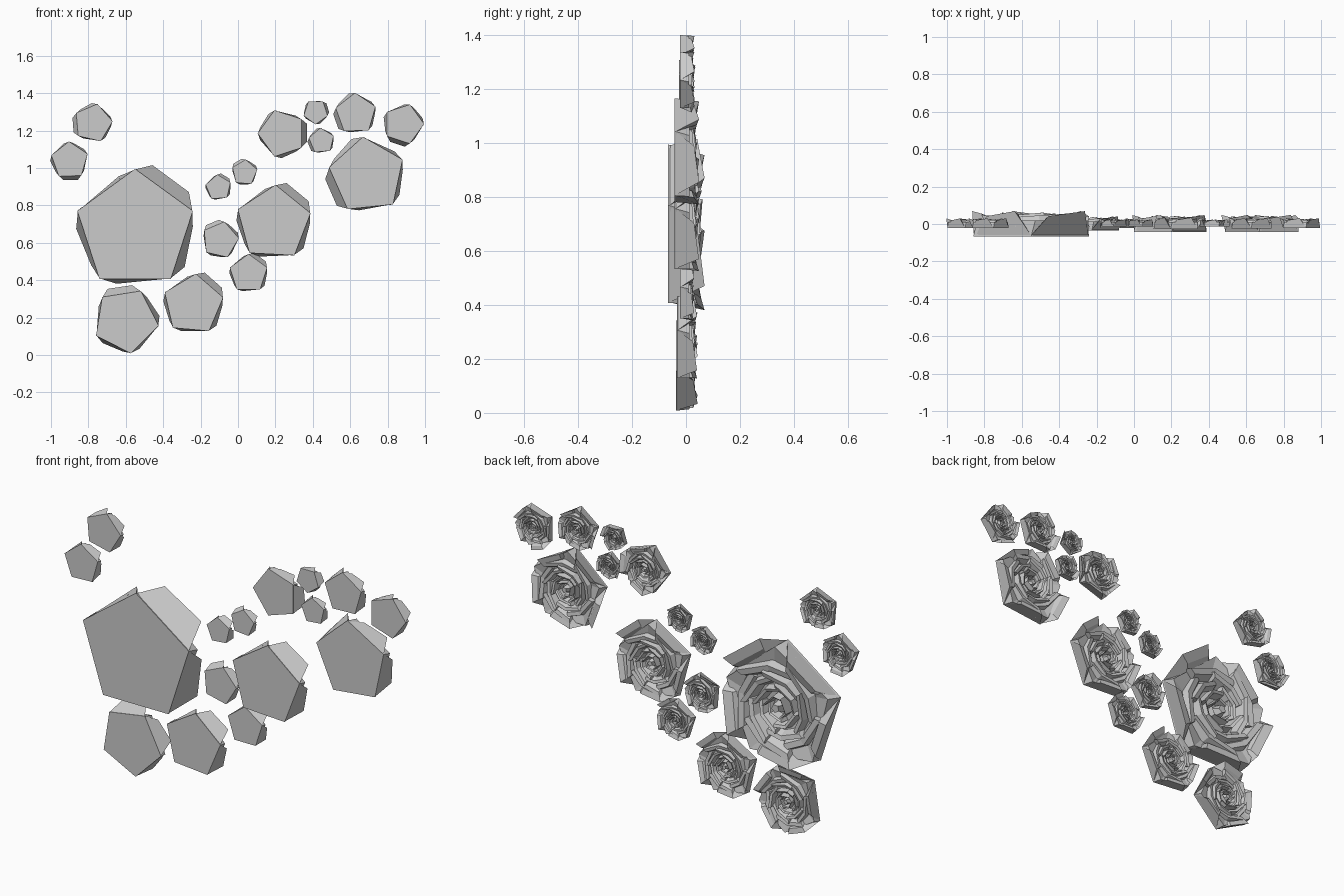
import bpy, bmesh
from math import cos, sin, radians

default = bpy.data.objects.get("Cube")
if default:
    bpy.data.objects.remove(default, do_unlink=True)

grey = bpy.data.materials.new("plain_grey")
grey.use_nodes = True
tone = (0.6, 0.6, 0.6, 1)
grey.diffuse_color = tone
grey.node_tree.nodes["Principled BSDF"].inputs["Base Color"].default_value = tone

STEP = 72


def loft(bm, rows, closed):
    """Skin rows of points, capping the first and last row."""
    rows = [[bm.verts.new(p) for p in row] for row in rows]
    n = len(rows[0])
    for a, b in zip(rows, rows[1:]):
        for i in range(n):
            j = (i + 1) % n
            bm.faces.new((a[i], a[j], b[j], b[i]))
    bm.faces.new(rows[0])
    if closed:
        bm.faces.new(rows[-1])


def make_rose(name, x, z, size, turn):
    depth = 0.38 * size + 0.012
    bm = bmesh.new()

    def point(angle, r, h):
        a = radians(turn + angle)
        return (x + size * r * cos(a), -0.205 * size + depth * h, z + size * r * sin(a))

    # Flat pentagonal backing with a shallow bowl behind it
    loft(bm, [[point(-STEP * i - twist, r, h) for i in range(5)]
              for r, h, twist in ((1, 0, 0), (0.96, 0.62, 4), (0.72, 0.5, 8), (0.1, 0.4, 8))], True)

    # Outer petals, the first two flaring beyond the backing
    flare = [(1.1, 1.08), (0.95, 1.02), (0.88, 0.94), (0.93, 0.97), (0.87, 0.92)]
    for i, (r1, r2) in enumerate(flare):
        a = -STEP * i
        stations = []
        for base, rim, r, top in ((0, -15, r1, 0.8), (-STEP, -55, r2, 1.0)):
            stations.append([point(a + base, 0.99, 0.04), point(a + rim, r, top),
                             point(a + rim, r * 0.84, top - 0.1),
                             point(a + rim, 0.7, 0.35)])
        loft(bm, stations, True)

    # Inner petals, each opening outward to overlap the next
    rings = [(0.76, 5, 25, 0.92), (0.56, 5, 60, 0.95), (0.37, 4, 10, 0.92), (0.21, 3, 45, 0.88)]
    for r, count, start, top in rings:
        span = 360 / count
        for i in range(count):
            stations = []
            for t, bulge in ((0, 0.88), (0.5, 0.9), (1.12, 1.08)):
                a = start - span * (i + t)
                lift = top - 0.16 + 0.14 * t - 0.06 * (i % 2)
                stations.append([point(a, r * bulge * 1.08, 0.4), point(a, r * bulge, lift),
                                 point(a, r * bulge * 0.86, lift - 0.05),
                                 point(a, r * bulge * 0.74, 0.4)])
            loft(bm, stations, True)

    # Closed bud in the middle
    loft(bm, [[point(-STEP * i - twist, r, h) for i in range(5)]
              for r, h, twist in ((0.12, 0.4, 0), (0.07, 0.8, 30))], True)

    bmesh.ops.recalc_face_normals(bm, faces=bm.faces)
    mesh = bpy.data.meshes.new(name)
    bm.to_mesh(mesh)
    bm.free()
    mesh.materials.append(grey)
    bpy.context.collection.objects.link(bpy.data.objects.new(name, mesh))


# Centre x, centre z, radius, rotation
roses = [
    (-0.55, 0.67, 0.325, 90), (-0.775, 1.24, 0.105, 221),
    (-0.9, 1.04, 0.102, 308), (-0.6, 0.184, 0.178, 135),
    (-0.24, 0.27, 0.165, 85), (-0.095, 0.615, 0.1, 149),
    (0.19, 0.705, 0.205, 87), (0.056, 0.435, 0.105, 90),
    (-0.105, 0.895, 0.07, 95), (0.035, 0.975, 0.07, 157),
    (0.235, 1.185, 0.13, 36), (0.415, 1.3, 0.067, 54),
    (0.447, 1.145, 0.07, 239), (0.63, 1.29, 0.112, 236),
    (0.885, 1.235, 0.11, 288), (0.69, 0.96, 0.208, 240),
]
for number, data in enumerate(roses, 1):
    make_rose(f"rose_{number}", *data)
